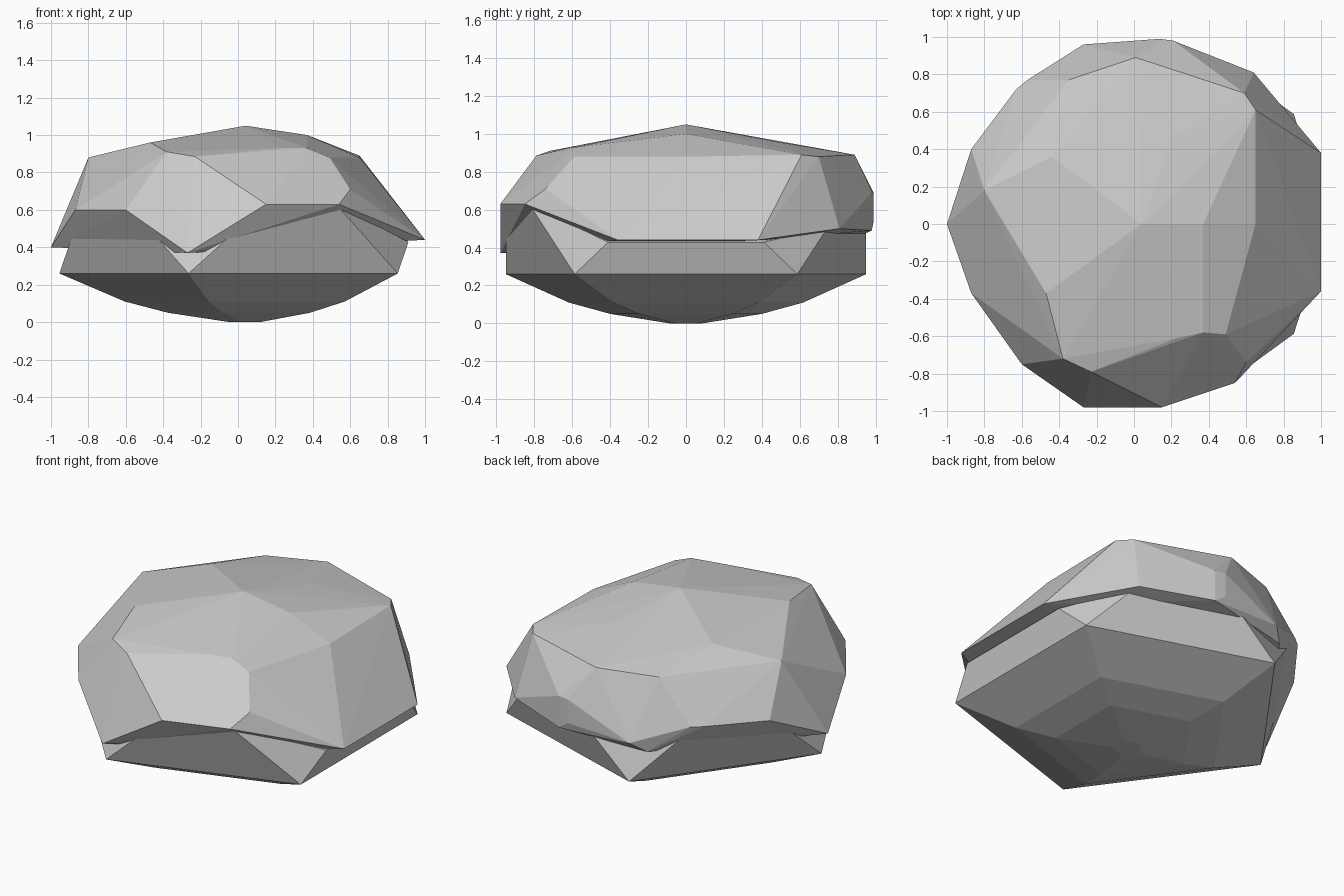
import bpy, bmesh
from math import cos, sin, radians
from mathutils import Vector

if "Cube" in bpy.data.objects:
    bpy.data.objects.remove(bpy.data.objects["Cube"], do_unlink=True)

stone = bpy.data.materials.new("stone_grey")
stone.use_nodes = True
GREY = (0.6, 0.6, 0.6, 1)
stone.diffuse_color = GREY
stone.node_tree.nodes["Principled BSDF"].inputs["Base Color"].default_value = GREY


def hull(name, points):
    """Flat-shaded convex stone around the given corners."""
    bm = bmesh.new()
    for p in points:
        bm.verts.new(p)
    res = bmesh.ops.convex_hull(bm, input=bm.verts)
    loose = [v for v in bm.verts if not v.link_faces]
    bmesh.ops.delete(bm, geom=loose, context='VERTS')
    bmesh.ops.dissolve_limit(bm, angle_limit=radians(1), verts=bm.verts, edges=bm.edges)
    bmesh.ops.recalc_face_normals(bm, faces=bm.faces)
    me = bpy.data.meshes.new(name)
    bm.to_mesh(me)
    bm.free()
    me.materials.append(stone)
    ob = bpy.data.objects.new(name, me)
    bpy.context.collection.objects.link(ob)
    return ob


def ring(radius, z, start):
    """Five corners around the stone's axis."""
    return [Vector((0.045 + radius * cos(radians(start + 72 * i)),
                    radius * sin(radians(start + 72 * i)), z)) for i in range(5)]


# Lower stone: a faceted belt with its upper corners cut off
belt = ring(1, 0.26, 36)
crown = ring(1, 0.82, 0)
cut = [0.3, 0.45, 0.6, 0.6, 0.66]
lower = list(belt)
for i in range(5):
    for foot in (belt[i], belt[i - 1]):
        lower.append(foot.lerp(crown[i], cut[i]))
# Rounded underside
for radius, z in ((0.65, 0.11), (0.42, 0.05), (0.09, 0)):
    lower += ring(radius, z, 36)
hull("lower_stone", lower)

# Upper stone: rough cap that overhangs the belt
top = [(.04, 0, 1.05), (.37, 0, 1), (.2, .47, .96), (-.44, .36, .96), (-.47, -.37, .96)]
shoulder = [(.65, 0, .88), (.65, .61, .89), (.59, .7, .88), (.01, .89, .89), (-.35, .77, .88),
            (-.8, .18, .88), (-.38, -.72, .91), (-.23, -.79, .885), (.23, -.61, .93),
            (.37, -.58, .93), (.49, -.59, .88)]
rim = [(1, -.36, .44), (1, .38, .44), (.64, .81, .5), (.21, .98, .69), (.14, .99, .69),
       (.21, .98, .49), (.14, .99, .54), (-.27, .96, .51), (-.35, .89, .45), (-.57, .77, .62),
       (-.63, .72, .62), (-.87, .4, .6), (-1, 0, .4), (-.87, -.37, .6), (-.6, -.75, .6),
       (-.27, -.98, .37), (.15, -.98, .63), (.54, -.85, .63), (.6, -.74, .71)]
hull("upper_stone", top + shoulder + rim)
